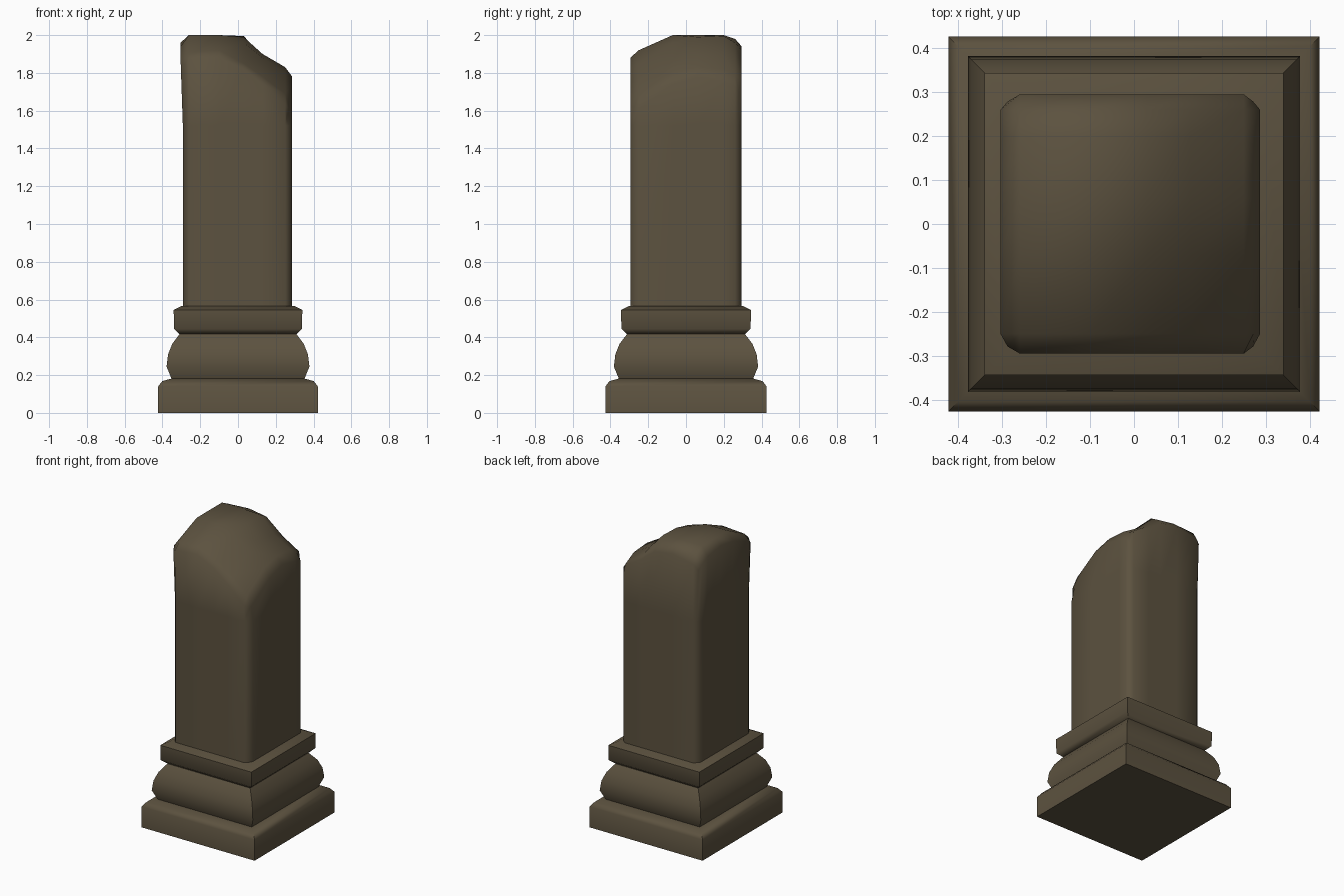
import bpy, bmesh, math

if "Cube" in bpy.data.objects:
    bpy.data.objects.remove(bpy.data.objects["Cube"])

stone = bpy.data.materials.new("weathered brown stone")
stone.diffuse_color = (0.107, 0.084, 0.05, 1)
stone.use_nodes = True
stone.node_tree.nodes["Principled BSDF"].inputs["Base Color"].default_value = stone.diffuse_color


def finish(bm, name, angle):
    bmesh.ops.recalc_face_normals(bm, faces=bm.faces)
    mesh = bpy.data.meshes.new(name)
    bm.to_mesh(mesh)
    bm.free()
    obj = bpy.data.objects.new(name, mesh)
    bpy.context.collection.objects.link(obj)
    mesh.materials.append(stone)
    bpy.ops.object.select_all(action='DESELECT')
    obj.select_set(True)
    bpy.context.view_layer.objects.active = obj
    bpy.ops.object.shade_smooth_by_angle(angle=math.radians(angle))
    return obj


def bridge(bm, lower, upper):
    n = len(lower)
    for i in range(n):
        j = (i + 1) % n
        bm.faces.new((lower[i], lower[j], upper[j], upper[i]))


def square_moulding(name, profile):
    """Stack square rings given as (half width, height)."""
    bm = bmesh.new()
    rings = [[bm.verts.new((sx * r * 0.99, sy * r, z))
              for sx, sy in ((-1, -1), (1, -1), (1, 1), (-1, 1))]
             for r, z in profile]
    for a, b in zip(rings, rings[1:]):
        bridge(bm, a, b)
    bm.faces.new(rings[0])
    bm.faces.new(rings[-1])
    return finish(bm, name, 50)


# Moulded base: plinth, rounded torus, collar
square_moulding("plinth", [(0.427, 0), (0.427, 0.14), (0.405, 0.168), (0.355, 0.182)])
square_moulding("torus_moulding", [(0.355, 0.18), (0.382, 0.245), (0.374, 0.31),
                                   (0.352, 0.365), (0.31, 0.42)])
square_moulding("collar", [(0.31, 0.415), (0.342, 0.445), (0.344, 0.545), (0.30, 0.567)])

# Broken shaft: height grid for the fractured top, with clipped corners
xs = [-0.292, -0.26, -0.10, 0.03, 0.13, 0.25, 0.287]
ys = [-0.295, -0.25, -0.07, 0.06, 0.20, 0.26, 0.295]
heights = [
    [1.84, 1.87, 1.88, 1.82, 1.74, 1.63, 1.56],
    [1.87, 1.91, 1.92, 1.85, 1.78, 1.69, 1.61],
    [1.94, 2.00, 2.00, 1.96, 1.88, 1.80, 1.74],
    [1.96, 2.00, 2.00, 1.99, 1.90, 1.83, 1.78],
    [1.94, 2.00, 2.00, 1.995, 1.89, 1.82, 1.75],
    [1.91, 1.97, 1.98, 1.96, 1.87, 1.79, 1.73],
    [1.87, 1.91, 1.94, 1.92, 1.84, 1.77, 1.70],
]
bm = bmesh.new()
last = len(xs) - 1
outline_xy = {}
grid = []
for j, y in enumerate(ys):
    row = []
    for i, x in enumerate(xs):
        px, py = x, y
        if i in (0, last) and j in (0, last):
            px, py = x * 0.945, y * 0.945      # clipped corner
        outline_xy[i, j] = (px, py)
        if i == 0:
            px -= 0.012                        # slight bulge on the left
        if i == last and j <= 1:
            px -= 0.015                        # worn front right corner
        row.append(bm.verts.new((px, py, heights[j][i])))
    grid.append(row)
for j in range(last):
    for i in range(last):
        bm.faces.new((grid[j][i], grid[j][i + 1], grid[j + 1][i + 1], grid[j + 1][i]))

# Shaft walls hang from the rim of the broken top
rim = ([(i, 0) for i in range(last)] + [(last, j) for j in range(last)] +
       [(i, last) for i in range(last, 0, -1)] + [(0, j) for j in range(last, 0, -1)])
top = [grid[j][i] for i, j in rim]
middle = [bm.verts.new((*outline_xy[k], 1.52)) for k in rim]
bottom = [bm.verts.new((*outline_xy[k], 0.55)) for k in rim]
bridge(bm, bottom, middle)
bridge(bm, middle, top)
bm.faces.new(bottom)
finish(bm, "broken_shaft", 75)
